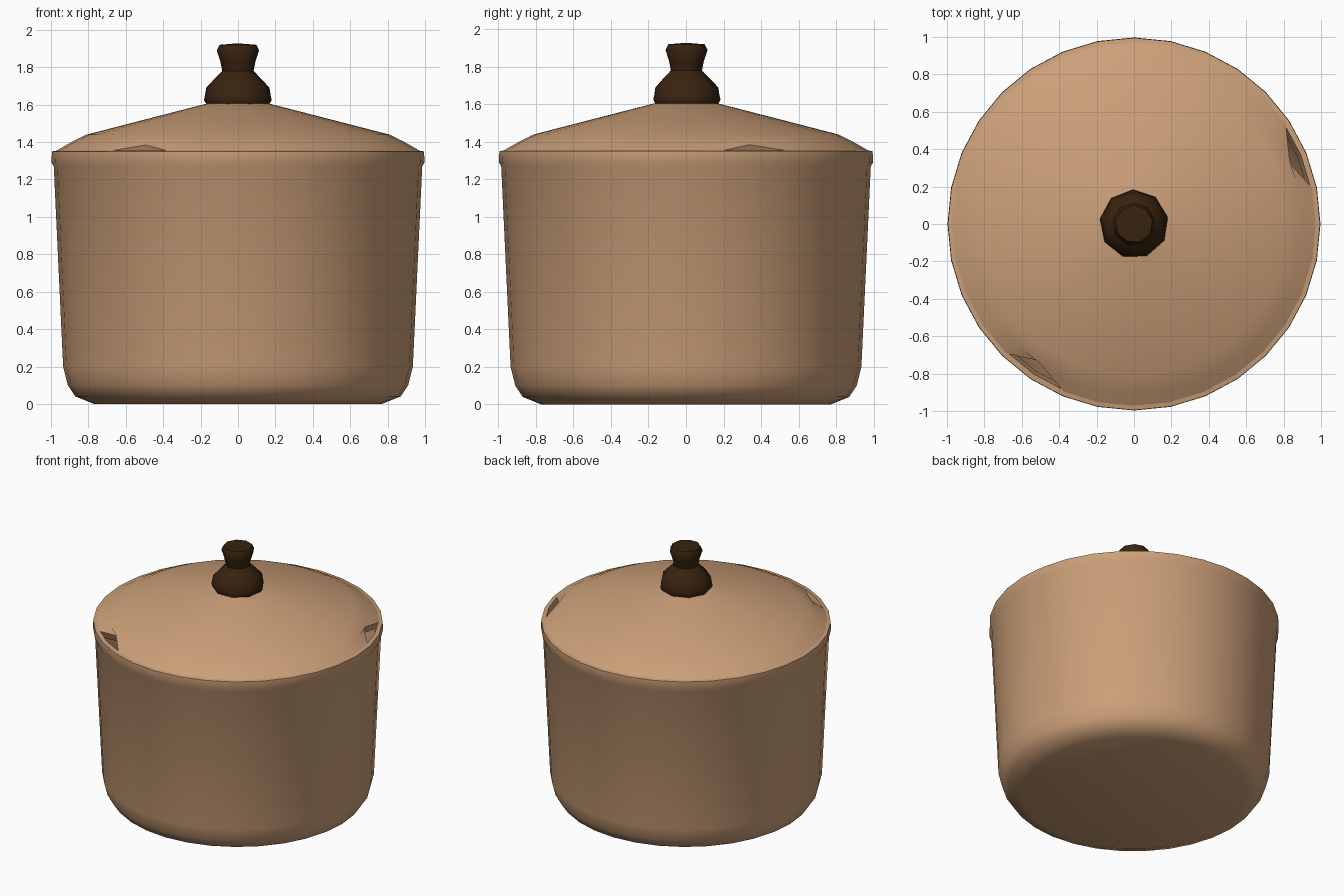
import bpy
import math

cube = bpy.data.objects.get("Cube")
if cube:
    bpy.data.objects.remove(cube, do_unlink=True)


def make_material(name, rgb, roughness):
    mat = bpy.data.materials.new(name)
    mat.use_nodes = True
    mat.diffuse_color = (*rgb, 1)
    shader = mat.node_tree.nodes["Principled BSDF"]
    shader.inputs["Base Color"].default_value = (*rgb, 1)
    shader.inputs["Roughness"].default_value = roughness
    return mat


def lathe(name, profile, sides, mat, smooth_angle, turn=0.0):
    """Revolve (radius, height) pairs about z; zero radius closes an end."""
    verts, faces, rings = [], [], []
    for r, z in profile:
        count = sides if r > 0 else 1
        rings.append([len(verts) + i for i in range(count)])
        for i in range(count):
            a = turn + math.tau * i / sides
            verts.append((r * math.cos(a), r * math.sin(a), z))
    for low, high in zip(rings, rings[1:]):
        for i in range(sides):
            j = (i + 1) % sides
            corners = [low[i % len(low)], low[j % len(low)],
                       high[j % len(high)], high[i % len(high)]]
            faces.append(list(dict.fromkeys(corners)))
    mesh = bpy.data.meshes.new(name)
    mesh.from_pydata(verts, [], faces)
    mesh.materials.append(mat)
    obj = bpy.data.objects.new(name, mesh)
    bpy.context.collection.objects.link(obj)
    bpy.ops.object.select_all(action="DESELECT")
    obj.select_set(True)
    bpy.context.view_layer.objects.active = obj
    bpy.ops.object.shade_smooth_by_angle(angle=math.radians(smooth_angle))
    return obj, rings


tan = make_material("warm tan enamel", (0.60, 0.35, 0.19), 0.5)
brown = make_material("dark brown wood", (0.040, 0.017, 0.005), 0.6)
SIDES = 32

# Pot: rounded base, flaring wall, rolled rim and hollow inside
lathe("pot_body", [
    (0, 0), (0.77, 0), (0.87, 0.04), (0.91, 0.1), (0.935, 0.2),
    (0.985, 1.27), (0.997, 1.29), (0.995, 1.35), (0.965, 1.355),
    (0.945, 1.27), (0.89, 0.2), (0.8, 0.06), (0, 0.05),
], SIDES, tan, 50)

# Lid: bevelled edge, shallow cone, turned-under lip
lid, rings = lathe("lid", [
    (0.95, 1.3), (0.975, 1.352), (0.9, 1.395), (0.81, 1.44),
    (0.5, 1.52), (0.17, 1.605), (0, 1.615),
], SIDES, tan, 50)

# Two pouring vents pressed into the lid edge
for i in (2, 21):
    for ring, radius, height in ((0, 0.87, 1.34), (1, 0.885, 1.385)):
        v = lid.data.vertices[rings[ring][i]]
        scale = radius / math.hypot(v.co.x, v.co.y)
        v.co.x *= scale
        v.co.y *= scale
        v.co.z = height

# Knob: faceted foot, bulb, narrow neck and flared cap
lathe("lid_knob", [
    (0, 1.6), (0.17, 1.6), (0.184, 1.625), (0.178, 1.65), (0.172, 1.69),
    (0.13, 1.735), (0.085, 1.78), (0.095, 1.83), (0.115, 1.89),
    (0.1, 1.92), (0, 1.928),
], 9, brown, 45, turn=0.2)
